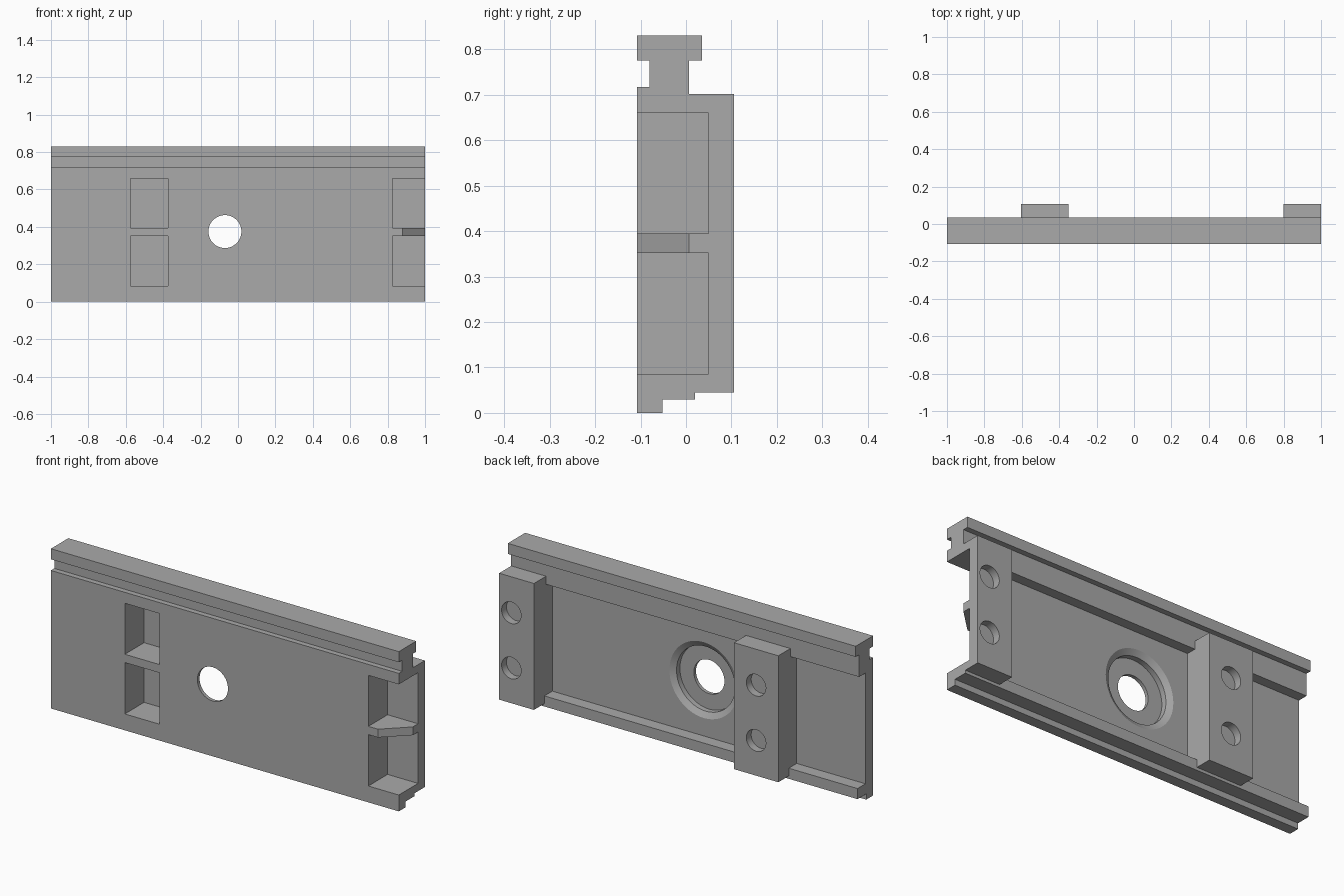
import bpy
import bmesh
from math import radians
from mathutils import Matrix

cube = bpy.data.objects.get("Cube")
if cube:
    bpy.data.objects.remove(cube, do_unlink=True)

grey = bpy.data.materials.new("plain grey")
grey.use_nodes = True
colour = (0.4, 0.4, 0.4, 1)
grey.diffuse_color = colour
grey.node_tree.nodes["Principled BSDF"].inputs["Base Color"].default_value = colour

FRONT, PANEL, BACK = -0.108, -0.045, 0.106


def make(name, bm):
    bmesh.ops.recalc_face_normals(bm, faces=bm.faces)
    mesh = bpy.data.meshes.new(name)
    bm.to_mesh(mesh)
    bm.free()
    mesh.materials.append(grey)
    obj = bpy.data.objects.new(name, mesh)
    bpy.context.collection.objects.link(obj)
    return obj


def prism(name, points, offset):
    """Extrude a closed outline of 3D points along offset."""
    bm = bmesh.new()
    face = bm.faces.new([bm.verts.new(p) for p in points])
    new = bmesh.ops.extrude_face_region(bm, geom=[face])["geom"]
    bmesh.ops.translate(bm, vec=offset,
                        verts=[v for v in new if isinstance(v, bmesh.types.BMVert)])
    return make(name, bm)


def box(name, x, y, z):
    outline = [(x[0], y[0], z[0]), (x[1], y[0], z[0]),
               (x[1], y[0], z[1]), (x[0], y[0], z[1])]
    return prism(name, outline, (0, y[1] - y[0], 0))


def cone(name, x, z, y0, y1, r0, r1):
    """Round cutter along y, with radius r0 at y0 and r1 at y1."""
    bm = bmesh.new()
    bmesh.ops.create_cone(bm, cap_ends=True, segments=64,
                          radius1=r0, radius2=r1, depth=y1 - y0)
    turn = Matrix.Rotation(radians(-90), 4, "X")
    bmesh.ops.transform(bm, verts=bm.verts,
                        matrix=Matrix.Translation((x, (y0 + y1) / 2, z)) @ turn)
    return make(name, bm)


def combine(tool, operation):
    """Apply a boolean to the rail and discard the tool."""
    tool.hide_render = True
    mod = rail.modifiers.new(tool.name, "BOOLEAN")
    mod.operation = operation
    mod.solver = "EXACT"
    mod.object = tool
    bpy.context.view_layer.objects.active = rail
    bpy.ops.object.modifier_apply(modifier=mod.name)
    bpy.data.objects.remove(tool, do_unlink=True)


# Rail: one cross-section with foot, lip, thin panel, neck and head
section = [(FRONT, 0), (-0.052, 0), (-0.052, 0.03), (0.02, 0.03), (0.02, 0.085),
           (PANEL, 0.085), (PANEL, 0.66), (0.007, 0.66), (0.007, 0.775),
           (0.035, 0.775), (0.035, 0.83), (FRONT, 0.83), (FRONT, 0.775),
           (-0.08, 0.775), (-0.08, 0.717), (FRONT, 0.717)]
rail = prism("slotted_rail_plate", [(-1, y, z) for y, z in section], (2, 0, 0))

# Back blocks, each with two front pockets and two blind screw holes
blocks = [((-0.605, -0.35), (-0.575, -0.375), -0.477),
          ((0.8, 1), (0.825, 1.1), 0.93)]
for block_x, pocket_x, hole_x in blocks:
    combine(box("back_block", block_x, (-0.07, BACK), (0.045, 0.702)), "UNION")
    for pocket_z, hole_z in [((0.085, 0.352), 0.228), ((0.395, 0.66), 0.515)]:
        combine(box("pocket", pocket_x, (-0.2, 0.05), pocket_z), "DIFFERENCE")
        combine(cone("screw_hole", hole_x, hole_z, 0.066, 0.15, 0.056, 0.056),
                "DIFFERENCE")

# Slanted front of the rib between the open end pockets
slant = [(0.88, FRONT, 0.34), (1.06, 0.0645, 0.34), (1.06, -0.2, 0.34), (0.88, -0.2, 0.34)]
combine(prism("rib_slant", slant, (0, 0, 0.07)), "DIFFERENCE")

# Round window: through hole, recess and chamfered rim
for name, y0, y1, r0, r1 in [("through_hole", -0.2, 0.1, 0.088, 0.088),
                             ("recess", -0.09, 0.1, 0.168, 0.168),
                             ("rim_chamfer", -0.062, -0.028, 0.168, 0.226)]:
    combine(cone(name, -0.07, 0.375, y0, y1, r0, r1), "DIFFERENCE")

# Smooth the round walls, keep the edges sharp
bpy.ops.object.select_all(action="DESELECT")
rail.select_set(True)
bpy.context.view_layer.objects.active = rail
bpy.ops.object.shade_smooth_by_angle(angle=radians(25))
